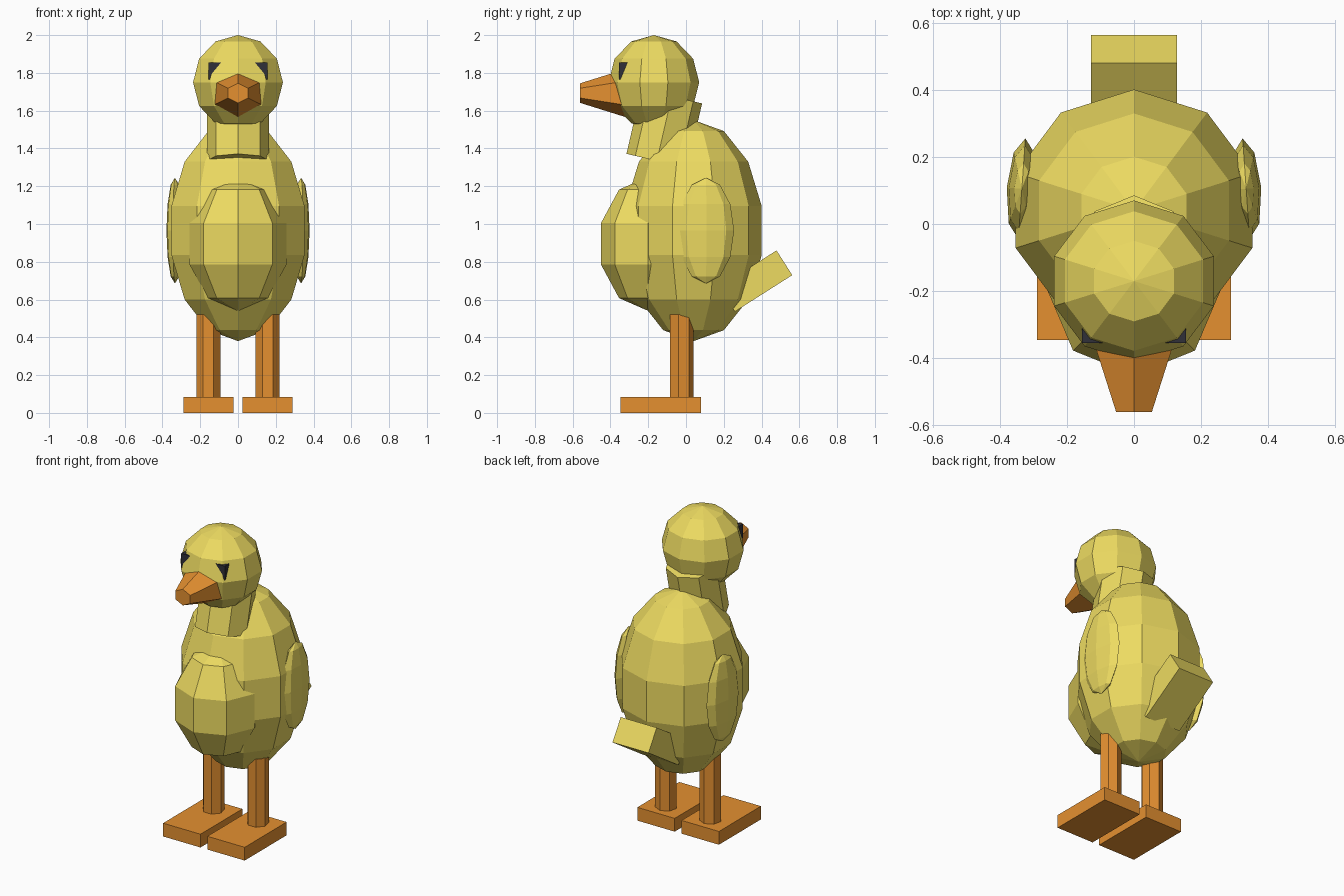
import bpy, bmesh
from math import radians
from mathutils import Matrix, Euler

if "Cube" in bpy.data.objects:
    bpy.data.objects.remove(bpy.data.objects["Cube"])


def material(name, rgb):
    m = bpy.data.materials.new(name)
    m.diffuse_color = (*rgb, 1)
    m.use_nodes = True
    m.node_tree.nodes["Principled BSDF"].inputs["Base Color"].default_value = m.diffuse_color
    return m


YELLOW = material("yellow", (0.85, 0.71, 0.12))
ORANGE = material("orange", (0.78, 0.28, 0.03))
DARK = material("dark", (0.03, 0.03, 0.04))


def finish(name, bm, mat, loc, scale=(1, 1, 1), rot=(0, 0, 0)):
    """Place the primitive and turn it into a flat-shaded object."""
    turn = Euler([radians(a) for a in rot]).to_matrix().to_4x4()
    bm.transform(turn @ Matrix.Diagonal((*scale, 1)))
    bmesh.ops.recalc_face_normals(bm, faces=bm.faces)
    mesh = bpy.data.meshes.new(name)
    bm.to_mesh(mesh)
    bm.free()
    mesh.materials.append(mat)
    obj = bpy.data.objects.new(name, mesh)
    obj.location = loc
    bpy.context.collection.objects.link(obj)


def ball(name, mat, loc, radii, segments, rings, rot=(0, 0, 0)):
    bm = bmesh.new()
    bmesh.ops.create_uvsphere(bm, u_segments=segments, v_segments=rings, radius=1)
    finish(name, bm, mat, loc, radii, rot)


def box(name, mat, loc, size, rot=(0, 0, 0)):
    bm = bmesh.new()
    bmesh.ops.create_cube(bm, size=1)
    finish(name, bm, mat, loc, size, rot)


def cone(name, mat, loc, sides, r1, r2, depth, scale=(1, 1, 1), rot=(0, 0, 0)):
    bm = bmesh.new()
    bmesh.ops.create_cone(bm, cap_ends=True, segments=sides,
                          radius1=r1, radius2=r2, depth=depth)
    finish(name, bm, mat, loc, scale, rot)


# Body, chest and head
ball("body", YELLOW, (0, 0.04, 0.965), (0.38, 0.37, 0.585), 10, 7)
ball("chest", YELLOW, (0, -0.2, 0.895), (0.27, 0.263, 0.355), 8, 5)
ball("head", YELLOW, (0, -0.17, 1.75), (0.25, 0.24, 0.25), 10, 6)

# Neck leaning backwards
cone("neck", YELLOW, (0, -0.115, 1.505), 8, 0.165, 0.165, 0.35, rot=(-13, 0, 0))

# Beak pointing forward
cone("beak", ORANGE, (0, -0.435, 1.693), 6, 0.13, 0.052, 0.25,
     scale=(1.18, 1, 1), rot=(90, 0, 0))

# Tail
box("tail", YELLOW, (0, 0.369, 0.698), (0.255, 0.36, 0.155), (32.5, 0, 0))

# Paired parts
for side, s in (("left", 1), ("right", -1)):
    ball(side + "_wing", YELLOW, (s * 0.334, 0.105, 0.965),
         (0.045, 0.15, 0.28), 8, 6, (0, 0, s * 4))
    box(side + "_eye", DARK, (s * 0.12, -0.32, 1.81), (0.07, 0.07, 0.09))
    cone(side + "_leg", ORANGE, (s * 0.157, -0.025, 0.28), 7, 0.065, 0.065, 0.48)
    box(side + "_foot", ORANGE, (s * 0.157, -0.133, 0.0425), (0.265, 0.425, 0.085))
